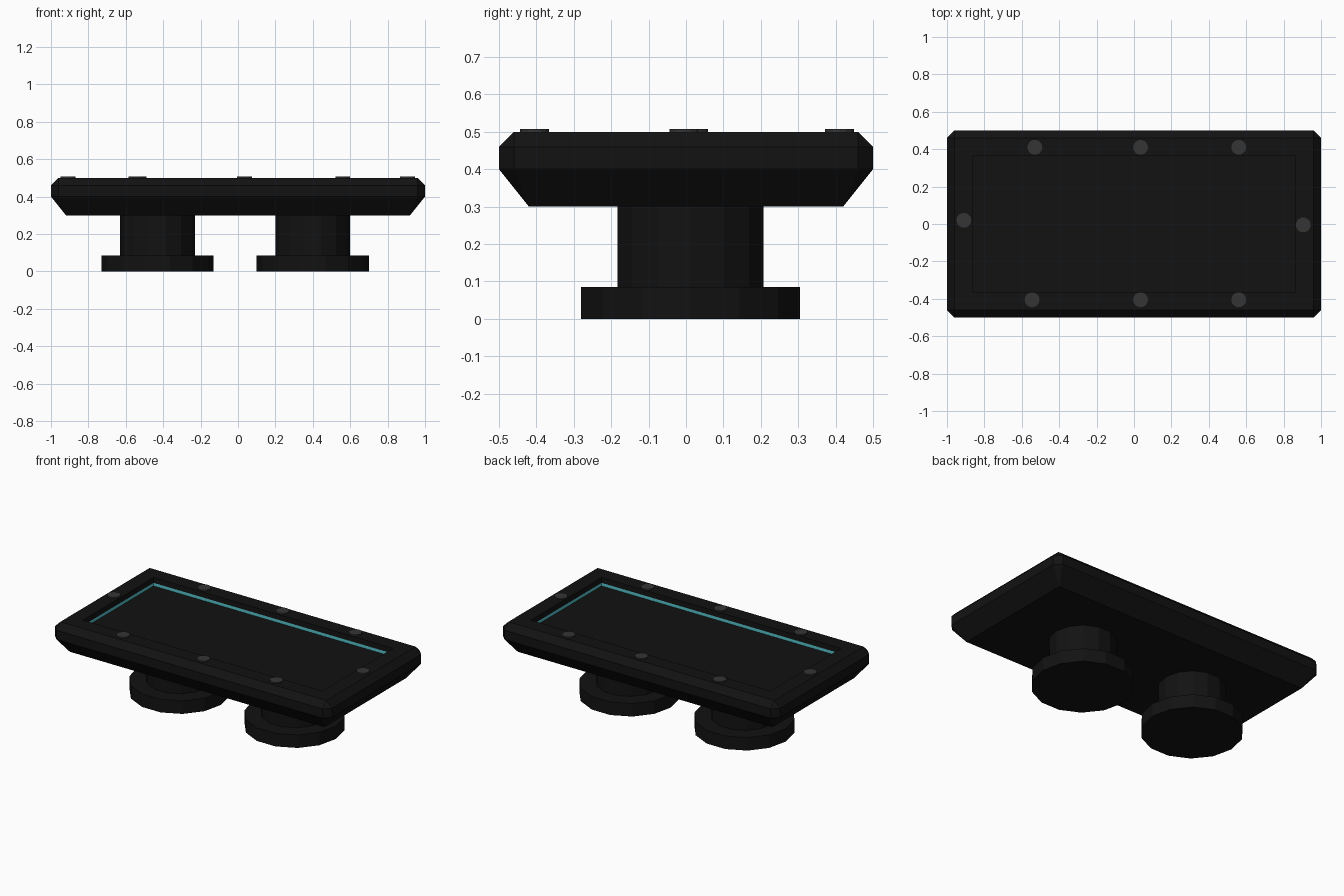
import bpy, bmesh
from math import cos, sin, tau

if "Cube" in bpy.data.objects:
    bpy.data.objects.remove(bpy.data.objects["Cube"])


def material(name, rgb):
    m = bpy.data.materials.new(name)
    m.diffuse_color = (*rgb, 1)
    m.use_nodes = True
    m.node_tree.nodes["Principled BSDF"].inputs["Base Color"].default_value = m.diffuse_color
    return m


BLACK = material("black", (0.006, 0.006, 0.006))
GREY = material("dark_grey", (0.035, 0.035, 0.035))
TEAL = material("teal", (0.09, 0.55, 0.6))


def finish(name, bm, *mats):
    bmesh.ops.recalc_face_normals(bm, faces=bm.faces[:])
    me = bpy.data.meshes.new(name)
    bm.to_mesh(me)
    bm.free()
    for m in mats:
        me.materials.append(m)
    ob = bpy.data.objects.new(name, me)
    bpy.context.collection.objects.link(ob)
    return ob


def turned(name, x, y, profile, mat, n=14):
    """Flat-sided solid of revolution from (radius, z) pairs."""
    bm = bmesh.new()
    rings = [[bm.verts.new((x + r * cos(tau * i / n), y + r * sin(tau * i / n), z))
              for i in range(n)] for r, z in profile]
    for a, b in zip(rings, rings[1:]):
        for i in range(n):
            j = (i + 1) % n
            bm.faces.new((a[i], a[j], b[j], b[i]))
    bm.faces.new(rings[0])
    bm.faces.new(rings[-1])
    return finish(name, bm, mat)


# Table top: hull of the chamfered outline and the smaller top and bottom faces
bm = bmesh.new()
corner = [(0.92, 0.42, 0.30), (0.96, 0.46, 0.50)]
for z in (0.40, 0.46):
    corner += [(1.0, 0.46, z), (0.96, 0.5, z)]
for sx in (-1, 1):
    for sy in (-1, 1):
        for x, y, z in corner:
            bm.verts.new((sx * x, sy * y, z))
bmesh.ops.convex_hull(bm, input=bm.verts[:])
bmesh.ops.dissolve_limit(bm, angle_limit=0.01, verts=bm.verts[:], edges=bm.edges[:])
bmesh.ops.recalc_face_normals(bm, faces=bm.faces[:])

# Sunken panel with a teal strip round the foot of its wall
panel = max(bm.faces, key=lambda f: f.calc_center_median().z)
bmesh.ops.inset_individual(bm, faces=[panel], thickness=0.096, use_even_offset=True)
bmesh.ops.inset_individual(bm, faces=[panel], thickness=0, depth=-0.035)
strip = bmesh.ops.inset_individual(bm, faces=[panel], thickness=0, depth=-0.02)
for f in strip["faces"]:
    if f != panel:
        f.material_index = 1
finish("table_top", bm, BLACK, TEAL)

# Two pedestal legs with wide feet
for name, x in (("left_leg", -0.43), ("right_leg", 0.40)):
    turned(name, x, 0.012, [(0.3, 0), (0.3, 0.085), (0.2, 0.085), (0.2, 0.31)], BLACK)

# Studs on the rim
studs = [(-0.53, 0.41), (0.035, 0.41), (0.56, 0.41),
         (-0.545, -0.405), (0.035, -0.405), (0.56, -0.405),
         (-0.91, 0.02), (0.905, -0.005)]
for i, (x, y) in enumerate(studs):
    turned(f"stud_{i + 1}", x, y, [(0.04, 0.49), (0.04, 0.508)], GREY)
